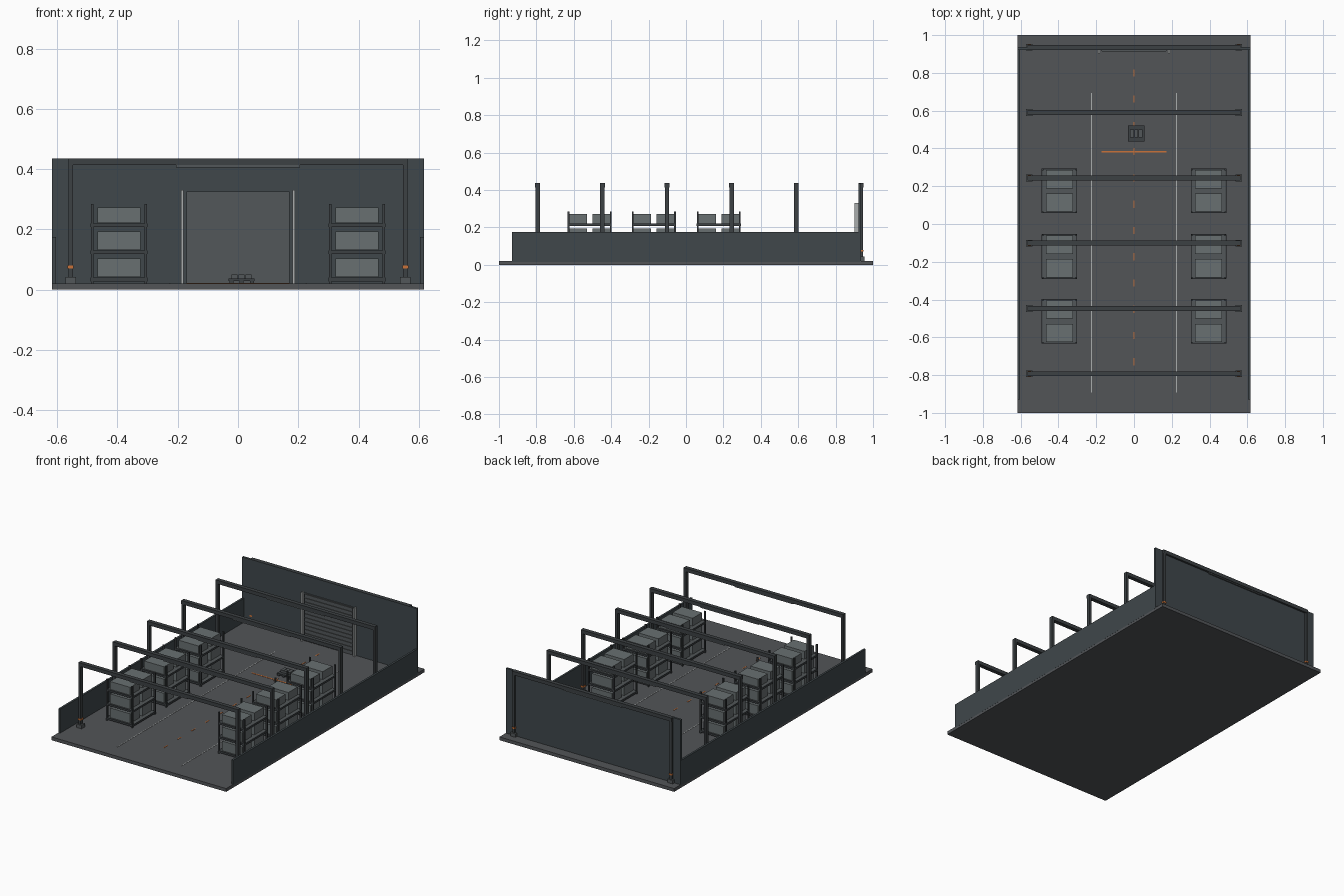
import bpy, bmesh
from mathutils import Vector

if "Cube" in bpy.data.objects:
    bpy.data.objects.remove(bpy.data.objects["Cube"])


def material(name, r, g, b):
    m = bpy.data.materials.new(name)
    m.diffuse_color = (r, g, b, 1)
    m.use_nodes = True
    m.node_tree.nodes["Principled BSDF"].inputs["Base Color"].default_value = m.diffuse_color
    return m


FLOOR = material("concrete", .085, .09, .097)
WALL = material("wall_paint", .05, .063, .07)
STEEL = material("dark_steel", .045, .052, .056)
DOOR = material("door_metal", .085, .095, .1)
CRATE = material("crate_grey", .14, .16, .165)
PALE = material("pale_metal", .4, .42, .42)
ORANGE = material("orange_paint", .6, .17, .04)


def boxes(name, spans, mat):
    """One object from boxes given as (x0, x1, y0, y1, z0, z1)."""
    bm = bmesh.new()
    for x0, x1, y0, y1, z0, z1 in spans:
        verts = bmesh.ops.create_cube(bm, size=1)["verts"]
        bmesh.ops.scale(bm, vec=Vector((x1 - x0, y1 - y0, z1 - z0)), verts=verts)
        bmesh.ops.translate(bm, vec=Vector(((x0 + x1) / 2, (y0 + y1) / 2, (z0 + z1) / 2)), verts=verts)
    mesh = bpy.data.meshes.new(name)
    bm.to_mesh(mesh)
    bm.free()
    mesh.materials.append(mat)
    ob = bpy.data.objects.new(name, mesh)
    bpy.context.collection.objects.link(ob)
    return ob


def around(x, y, hx, hy, z0, z1):
    return (x - hx, x + hx, y - hy, y + hy, z0, z1)


# Floor and walls
boxes("floor_slab", [(-.617, .617, -1, 1, 0, .021)], FLOOR)
boxes("back_wall", [(-.617, .617, .922, .936, .015, .435)], WALL)
for side, s in (("left", -1), ("right", 1)):
    boxes(side + "_wall", [around(s * .611, 0, .0065, .93, .015, .175)], WALL)

# Floor markings
boxes("aisle_lines", [around(s * .226, -.1, .0025, .793, .02, .0225) for s in (-1, 1)], PALE)
boxes("centre_dashes", [around(0, .80 - .139 * i, .003, .019, .02, .0225) for i in range(12)], ORANGE)
boxes("stop_line", [around(0, .382, .171, .004, .02, .0225)], ORANGE)

# Roller door: backing, slats, guide rails
boxes("door_panel", [(-.171, .171, .917, .924, .021, .326)], DOOR)
boxes("door_slats", [around(0, .916, .169, .003, .024 + .025 * i, .0465 + .025 * i)
                     for i in range(12)], DOOR)
boxes("door_rails", [around(s * .185, .912, .0045, .01, .021, .33) for s in (-1, 1)], PALE)

# Portal frames with feet, warning bands and lamps
for i in range(6):
    y = -.793 + .3457 * i
    n = f"_{i + 1}"
    boxes("portal_frame" + n,
          [around(s * .555, y, .008, .012, .021, .415) for s in (-1, 1)]
          + [around(0, y, .563, .013, .413, .436)], STEEL)
    boxes("column_feet" + n, [around(s * .555, y, .018, .018, .021, .043) for s in (-1, 1)], DOOR)
    boxes("warning_bands" + n, [around(s * .555, y, .01, .014, .07, .08) for s in (-1, 1)], ORANGE)
    boxes("lamp" + n, [around(0, y, .205, .009, .406, .414)], DOOR)

# Storage racks with two crates on each of three shelves
for side, s in (("left", -1), ("right", 1)):
    for j, y in enumerate((-.515, -.172, .175)):
        x = s * .395
        n = f"_{side}_{j + 1}"
        boxes("rack_posts" + n, [around(x + a * .089, y + b * .113, .0045, .0045, .021, .285)
                                 for a in (-1, 1) for b in (-1, 1)], STEEL)
        shelves, beams, crates = [], [], []
        for k in range(3):
            z = .03 + .09 * k
            shelves.append(around(x, y, .09, .112, z + .002, z + .01))
            beams += [around(x, y + b * .114, .092, .004, z - .002, z + .01) for b in (-1, 1)]
            beams += [around(x + a * .09, y, .004, .114, z - .002, z + .01) for a in (-1, 1)]
            top = z + .073 if k < 2 else .272
            crates += [around(x, y + b * .062, .071, .048, z + .012, top) for b in (-1, 1)]
        boxes("rack_shelves" + n, shelves, DOOR)
        boxes("rack_beams" + n, beams, STEEL)
        boxes("crates" + n, crates, CRATE)

# Small pallet in the aisle with three parcels
boxes("pallet_deck", [around(.012, .479, .043, .042, .029, .037)], STEEL)
boxes("pallet_runners", [around(.012 + d, .479, .007, .042, .021, .029) for d in (-.034, 0, .034)], STEEL)
boxes("parcels", [around(.012 + d, .479, .010, .021, .037, .051) for d in (-.023, 0, .023)], DOOR)
